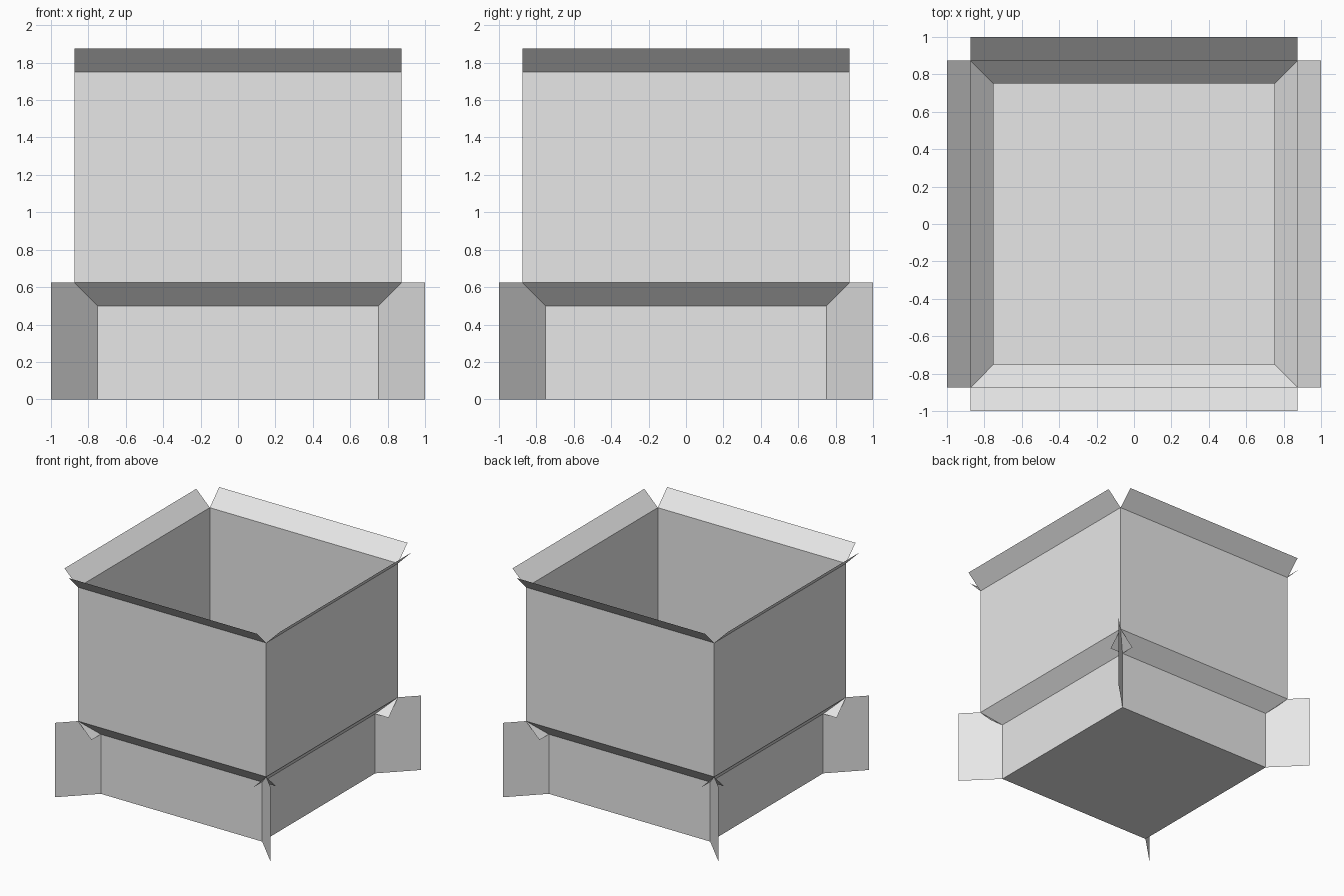
import bpy, math
from mathutils import Matrix, Vector

if "Cube" in bpy.data.objects:
    bpy.data.objects.remove(bpy.data.objects["Cube"])

grey = bpy.data.materials.new("light_grey")
grey.diffuse_color = (0.8, 0.8, 0.8, 1)
grey.use_nodes = True
grey.node_tree.nodes["Principled BSDF"].inputs["Base Color"].default_value = grey.diffuse_color


def quad_ring(name, corners, angle=0.0):
    """One flat panel, repeated on all four sides of the box."""
    verts, faces = [], []
    for i in range(4):
        turn = Matrix.Rotation(angle + i * math.pi / 2, 3, 'Z')
        faces.append(tuple(range(len(verts), len(verts) + 4)))
        verts += [turn @ Vector(c) for c in corners]
    add_object(name, verts, faces)


def add_object(name, verts, faces):
    mesh = bpy.data.meshes.new(name)
    mesh.from_pydata(verts, [], faces)
    mesh.materials.append(grey)
    mesh.update()
    bpy.context.collection.objects.link(bpy.data.objects.new(name, mesh))


def side_panels(name, half_width, low, high):
    """Front panel between two (distance, height) points, facing outward."""
    w = half_width
    (d0, z0), (d1, z1) = low, high
    quad_ring(name, [(-w, -d0, z0), (w, -d0, z0), (w, -d1, z1), (-w, -d1, z1)])


INNER, OUTER = 0.75, 0.875

# Floor of the box
add_object("floor", [(-INNER, -INNER, 0), (-INNER, INNER, 0),
                     (INNER, INNER, 0), (INNER, -INNER, 0)], [(0, 1, 2, 3)])

# Walls, with the flared strips overlapping at the corners
side_panels("base_walls", INNER, (INNER, 0), (INNER, 0.5))
side_panels("lower_flare", OUTER, (INNER, 0.5), (OUTER, 0.625))
side_panels("upper_walls", OUTER, (OUTER, 0.625), (OUTER, 1.75))
side_panels("rim_flare", OUTER, (OUTER, 1.75), (1.0, 1.875))

# Upright diagonal fins at the base corners
r0, r1 = INNER * math.sqrt(2), math.sqrt(2)
quad_ring("corner_fins", [(r0, 0, 0), (r1, 0, 0), (r1, 0, 0.625), (r0, 0, 0.625)],
          math.pi / 4)
